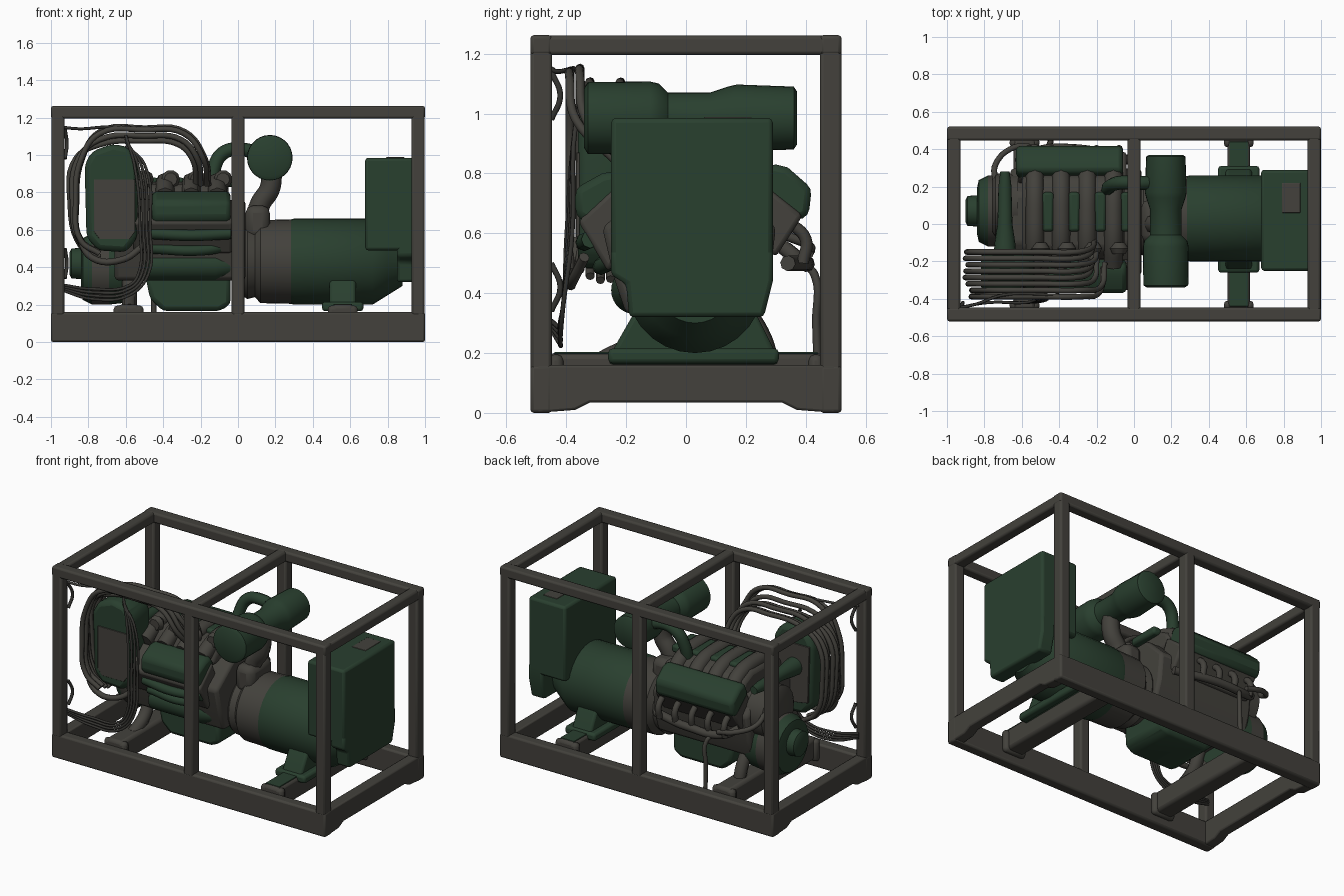
import bpy, bmesh, math, random

random.seed(4)
if "Cube" in bpy.data.objects:
    bpy.data.objects.remove(bpy.data.objects["Cube"], do_unlink=True)


def material(name, rgb):
    m = bpy.data.materials.new(name)
    m.use_nodes = True
    m.diffuse_color = (*rgb, 1)
    m.node_tree.nodes["Principled BSDF"].inputs["Base Color"].default_value = (*rgb, 1)
    return m


GREEN = material("dark green paint", (0.022, 0.05, 0.028))
GREY = material("dark warm grey", (0.056, 0.053, 0.045))
BLACK = material("hose charcoal", (0.035, 0.034, 0.03))


def finish(name, bm, mat, bevel=0.0):
    bmesh.ops.recalc_face_normals(bm, faces=bm.faces)
    me = bpy.data.meshes.new(name)
    bm.to_mesh(me)
    bm.free()
    ob = bpy.data.objects.new(name, me)
    bpy.context.scene.collection.objects.link(ob)
    me.materials.append(mat)
    if bevel:
        mod = ob.modifiers.new("rounded edges", "BEVEL")
        mod.width, mod.segments, mod.limit_method = bevel, 2, "ANGLE"
    bpy.ops.object.select_all(action="DESELECT")
    ob.select_set(True)
    bpy.context.view_layer.objects.active = ob
    bpy.ops.object.shade_smooth_by_angle(angle=math.radians(40))
    return ob


def box(name, x, y, z, mat, bevel=0.012):
    bm = bmesh.new()
    bmesh.ops.create_cube(bm, size=1)
    for v in bm.verts:
        v.co = [lo + (c + 0.5) * (hi - lo) for c, (lo, hi) in zip(v.co, (x, y, z))]
    return finish(name, bm, mat, bevel)


def prism(name, outline, axis, a, b, mat, bevel=0.015):
    """Extrude an outline of (y, z) along x, or of (x, z) along y."""
    bm = bmesh.new()
    place = (lambda p, t: (t, *p)) if axis == "x" else (lambda p, t: (p[0], t, p[1]))
    ends = [[bm.verts.new(place(p, t)) for p in outline] for t in (a, b)]
    n = len(outline)
    for ring in ends:
        bm.faces.new(ring)
    for i in range(n):
        j = (i + 1) % n
        bm.faces.new((ends[0][i], ends[0][j], ends[1][j], ends[1][i]))
    return finish(name, bm, mat, bevel)


def lathe(name, profile, axis, centre, mat, sides=28):
    """Spin (position, radius) pairs around a line along x or y."""
    bm = bmesh.new()
    rings = []
    for t, r in profile:
        ring = []
        for k in range(sides):
            a = math.tau * k / sides
            u, w = centre[0] + r * math.cos(a), centre[1] + r * math.sin(a)
            ring.append(bm.verts.new((t, u, w) if axis == "x" else (u, t, w)))
        rings.append(ring)
    for lower, upper in zip(rings, rings[1:]):
        for k in range(sides):
            j = (k + 1) % sides
            bm.faces.new((lower[k], lower[j], upper[j], upper[k]))
    bm.faces.new(rings[0])
    bm.faces.new(rings[-1])
    return finish(name, bm, mat)


def tube(name, points, radius, mat):
    cu = bpy.data.curves.new(name, "CURVE")
    cu.dimensions = "3D"
    cu.bevel_depth, cu.bevel_resolution, cu.resolution_u = radius, 2, 6
    cu.use_fill_caps = True
    sp = cu.splines.new("BEZIER")
    sp.bezier_points.add(len(points) - 1)
    for bp, p in zip(sp.bezier_points, points):
        bp.co = p
        bp.handle_left_type = bp.handle_right_type = "AUTO"
    ob = bpy.data.objects.new(name, cu)
    bpy.context.scene.collection.objects.link(ob)
    cu.materials.append(mat)
    bpy.ops.object.select_all(action="DESELECT")
    ob.select_set(True)
    bpy.context.view_layer.objects.active = ob
    bpy.ops.object.convert(target="MESH")


# Open frame: base rails, posts and top bars
STATIONS = (("right", -0.963), ("middle", 0), ("left", 0.963))
for side, s in (("front", -1), ("back", 1)):
    y = sorted((0.447 * s, 0.52 * s))
    box(f"{side}_base_rail", (-1, 1), y, (0, 0.16), GREY)
    box(f"{side}_top_bar", (-1, 1), y, (1.195, 1.262), GREY)
    for label, x in STATIONS:
        box(f"{side}_{label}_post", (x - 0.035, x + 0.035), y, (0.14, 1.22), GREY)
for label, x in STATIONS:
    box(f"{label}_top_crossbar", (x - 0.035, x + 0.035), (-0.48, 0.48), (1.195, 1.26), GREY)
end_beam = [(-0.5, 0.0), (-0.37, 0.01), (-0.32, 0.035), (0.32, 0.035), (0.37, 0.01), (0.5, 0.0), (0.5, 0.16), (-0.5, 0.16)]
for label, x in (STATIONS[0], STATIONS[2]):
    prism(f"{label}_base_end", end_beam, "x", x - 0.036, x + 0.036, GREY, 0.008)

# Cross members that carry the machine
for label, x in (("engine", -0.585), ("generator", 0.56)):
    box(f"{label}_cross_member", (x - 0.06, x + 0.06), (-0.46, 0.46), (0.06, 0.2), GREY, 0.02)
    for s in (-1, 1):
        box(f"{label}_member_flange", (x - 0.08, x + 0.08), sorted((0.41 * s, 0.46 * s)), (0.05, 0.195), GREY, 0.02)
box("generator_member_cap", (0.51, 0.61), (-0.44, 0.44), (0.197, 0.204), GREEN, 0.002)
foot = [(-0.26, 0.16), (0.31, 0.16), (0.3, 0.2), (0.23, 0.34), (-0.17, 0.34), (-0.25, 0.2)]
prism("generator_foot", foot, "x", 0.49, 0.63, GREEN)
box("generator_foot_plate", (0.45, 0.67), (-0.26, 0.31), (0.165, 0.215), GREEN, 0.015)
for s in (-1, 1):
    tube("engine_mount", [(-0.58, 0.05 + 0.13 * s, 0.36), (-0.58, 0.05 + 0.2 * s, 0.24), (-0.58, 0.27 * s, 0.17)], 0.04, GREY)

# Generator barrel with bell housing and end box
hub = (0.03, 0.43)
lathe("bell_housing", [(0.0, 0.17), (0.05, 0.2), (0.09, 0.19), (0.12, 0.222), (0.3, 0.226)], "x", hub, GREY)
lathe("generator_barrel", [(0.28, 0.225), (0.3, 0.23), (0.72, 0.23), (0.8, 0.18), (0.88, 0.13)], "x", hub, GREEN)
box("control_box", (0.68, 0.95), (-0.25, 0.29), (0.49, 0.985), GREEN, 0.016)
skirt = [(-0.25, 0.55), (0.29, 0.55), (0.29, 0.44), (0.26, 0.32), (-0.19, 0.32), (-0.2, 0.43), (-0.25, 0.46)]
prism("control_box_skirt", skirt, "x", 0.85, 0.95, GREEN)
box("box_top_plate", (0.79, 0.89), (0.06, 0.22), (0.98, 0.988), GREY, 0.003)

# Engine block, oil pan and front cover
block = [(-0.2, 0.33), (0.24, 0.33), (0.28, 0.45), (0.3, 0.62), (0.16, 0.76), (-0.1, 0.76), (-0.28, 0.62), (-0.24, 0.45)]
prism("engine_block", block, "x", -0.66, 0.04, GREY, 0.02)
pan = [(-0.5, 0.38), (-0.04, 0.38), (-0.04, 0.2), (-0.1, 0.165), (-0.4, 0.165), (-0.47, 0.23)]
prism("oil_pan", pan, "y", -0.14, 0.2, GREEN, 0.025)
lathe("front_cover", [(-0.84, 0.12), (-0.83, 0.165), (-0.78, 0.19)], "x", (0.07, 0.39), GREEN)
lathe("front_cover_band", [(-0.78, 0.19), (-0.69, 0.19)], "x", (0.07, 0.39), GREY)
lathe("front_cover_rear", [(-0.69, 0.19), (-0.6, 0.18)], "x", (0.07, 0.39), GREEN)
lathe("crank_hub", [(-0.9, 0.06), (-0.89, 0.08), (-0.82, 0.085)], "x", (0.07, 0.42), GREEN)
lathe("fan_housing", [(-0.76, 0.14), (-0.74, 0.17), (-0.62, 0.17)], "x", (0.1, 0.6), GREY)

# Two angled cylinder banks
left_head = [(0.18, 0.62), (0.3, 0.52), (0.39, 0.66), (0.25, 0.77)]
right_head = [(-0.16, 0.62), (-0.26, 0.47), (-0.36, 0.64), (-0.22, 0.77)]
left_cover = [(0.24, 0.75), (0.28, 0.835), (0.34, 0.82), (0.42, 0.75), (0.41, 0.66), (0.37, 0.64)]
right_cover = [(-0.18, 0.74), (-0.22, 0.81), (-0.28, 0.8), (-0.37, 0.75), (-0.37, 0.66), (-0.33, 0.63)]
prism("left_cylinder_head", left_head, "x", -0.62, -0.04, GREY)
prism("left_valve_cover", left_cover, "x", -0.63, -0.06, GREEN, 0.025)
prism("right_cylinder_head", right_head, "x", -0.56, -0.03, GREY)
prism("right_valve_cover", right_cover, "x", -0.46, -0.04, GREEN, 0.025)
tube("right_exhaust", [(-0.46, -0.32, 0.58), (-0.25, -0.34, 0.57), (-0.04, -0.32, 0.58)], 0.03, GREEN)
tube("left_exhaust", [(-0.62, 0.33, 0.55), (-0.55, 0.38, 0.51), (-0.3, 0.4, 0.5), (-0.02, 0.34, 0.5)], 0.026, GREY)
for i in range(5):
    x = -0.56 + i * 0.12
    tube("left_exhaust_runner", [(x, 0.34, 0.64), (x, 0.4, 0.58), (x, 0.39, 0.5)], 0.02, GREY)
lathe("starter_motor", [(-0.5, 0.05), (-0.48, 0.08), (-0.12, 0.08), (-0.04, 0.055)], "x", (-0.17, 0.41), GREEN)
tube("oil_pipe", [(-0.46, -0.27, 0.5), (-0.2, -0.28, 0.49), (-0.02, -0.22, 0.52)], 0.028, GREEN)

# Intake manifold filling the valley, with lumpy runners to both banks
valley = [(-0.2, 0.72), (-0.14, 0.84), (0.0, 0.86), (0.16, 0.86), (0.25, 0.82), (0.28, 0.72)]
prism("intake_plenum", valley, "x", -0.6, -0.05, GREY, 0.03)
for i in range(4):
    x = -0.53 + i * 0.14
    tube("intake_runner", [(x, -0.22, 0.78), (x, -0.1, 0.84), (x, 0.05, 0.855), (x, 0.2, 0.83), (x, 0.28, 0.77)], 0.05, GREY)
    lathe("injector", [(-0.16, 0.035), (-0.13, 0.05), (-0.1, 0.03)], "y", (x + 0.03, 0.87), GREY, 10)
    box("intake_lid", (x + 0.04, x + 0.1), (-0.04, 0.17), (0.83, 0.88), GREEN, 0.015)

# Air filter drum across the machine, with its ducts
drum = [(-0.34, 0.1), (-0.328, 0.12), (-0.12, 0.122), (-0.09, 0.115), (-0.06, 0.085), (0.08, 0.085),
        (0.14, 0.105), (0.17, 0.112), (0.36, 0.105), (0.37, 0.09)]
lathe("air_filter_drum", drum, "y", (0.17, 0.985), GREEN)
tube("filter_down_duct", [(0.18, 0.0, 0.94), (0.17, 0.0, 0.82), (0.12, 0.0, 0.74), (0.08, 0.0, 0.6)], 0.055, GREY)
box("turbo_body", (0.04, 0.17), (-0.1, 0.13), (0.55, 0.73), GREY, 0.04)
tube("filter_arch_duct", [(0.12, 0.22, 1.0), (0.02, 0.22, 1.03), (-0.08, 0.22, 1.01), (-0.13, 0.2, 0.92), (-0.14, 0.17, 0.78)], 0.037, GREEN)

# Side tank with a raised panel
tank = [(-0.81, 0.56), (-0.75, 0.49), (-0.6, 0.48), (-0.54, 0.55), (-0.53, 0.97), (-0.58, 1.04), (-0.67, 1.06), (-0.78, 1.02), (-0.82, 0.95)]
prism("side_tank", tank, "y", -0.36, -0.15, GREEN, 0.03)
panel = [(-0.77, 0.59), (-0.74, 0.55), (-0.58, 0.55), (-0.55, 0.59), (-0.55, 0.87), (-0.77, 0.87)]
prism("tank_front_panel", panel, "y", -0.366, -0.355, GREY, 0.002)
prism("tank_back_panel", [(-0.79, 0.58), (-0.56, 0.54), (-0.55, 0.95), (-0.8, 0.95)], "y", -0.155, -0.142, GREY, 0.002)
lathe("tank_neck", [(-0.16, 0.06), (-0.1, 0.055), (0.0, 0.04), (0.2, 0.035), (0.28, 0.025)], "y", (-0.69, 0.8), GREEN, 16)
tube("neck_loop", [(-0.74, 0.22, 0.66), (-0.74, 0.32, 0.6), (-0.64, 0.41, 0.56), (-0.52, 0.41, 0.53)], 0.016, GREY)

# Bundle of hoses arching over the tank to the engine
for i in range(8):
    y = -0.15 - i * 0.034
    r = random.uniform(-0.02, 0.02)
    top = 1.09 + 2 * r
    tube("arching_hose", [(-0.74, y, 0.46 + r), (-0.84, y, 0.53 + r), (-0.88 + r, y, 0.75), (-0.85 + r, y, 0.98),
                          (-0.74, y, top), (-0.5, y, top + 0.02), (-0.3 + r, y, top), (-0.21 + 2 * r, y + 0.02, 0.98),
                          (-0.19 + 2 * r, 0.6 * y, 0.84)], 0.015, GREY)

# Loose cables down to the base and up to the corner post
for i in range(4):
    d = i * 0.018
    tube("hanging_cable", [(-0.6, -0.34, 1.05 + d), (-0.5 - d, -0.37, 0.95), (-0.47 - d, -0.38 - d / 3, 0.6), (-0.48 - d, -0.41, 0.36),
                           (-0.58, -0.42, 0.25 + d), (-0.78, -0.42, 0.23 + d), (-0.95, -0.45, 0.28 + d / 2)], 0.008, BLACK)
for z in (0.42, 1.06):
    tube("post_cable_tail", [(-0.925, -0.45, z - 0.08), (-0.915, -0.42, z), (-0.925, -0.45, z + 0.08)], 0.01, BLACK)
tube("post_cable", [(-0.95, -0.45, 1.15), (-0.85, -0.43, 1.14), (-0.7, -0.38, 1.15), (-0.4, -0.38, 1.14)], 0.008, BLACK)
tube("lower_hose", [(-0.86, -0.36, 0.58), (-0.78, -0.38, 0.45), (-0.62, -0.38, 0.44), (-0.5, -0.34, 0.52)], 0.018, GREY)
tube("back_drain_hose", [(-0.48, 0.39, 0.5), (-0.45, 0.43, 0.46), (-0.45, 0.435, 0.3), (-0.45, 0.44, 0.15)], 0.014, GREY)
